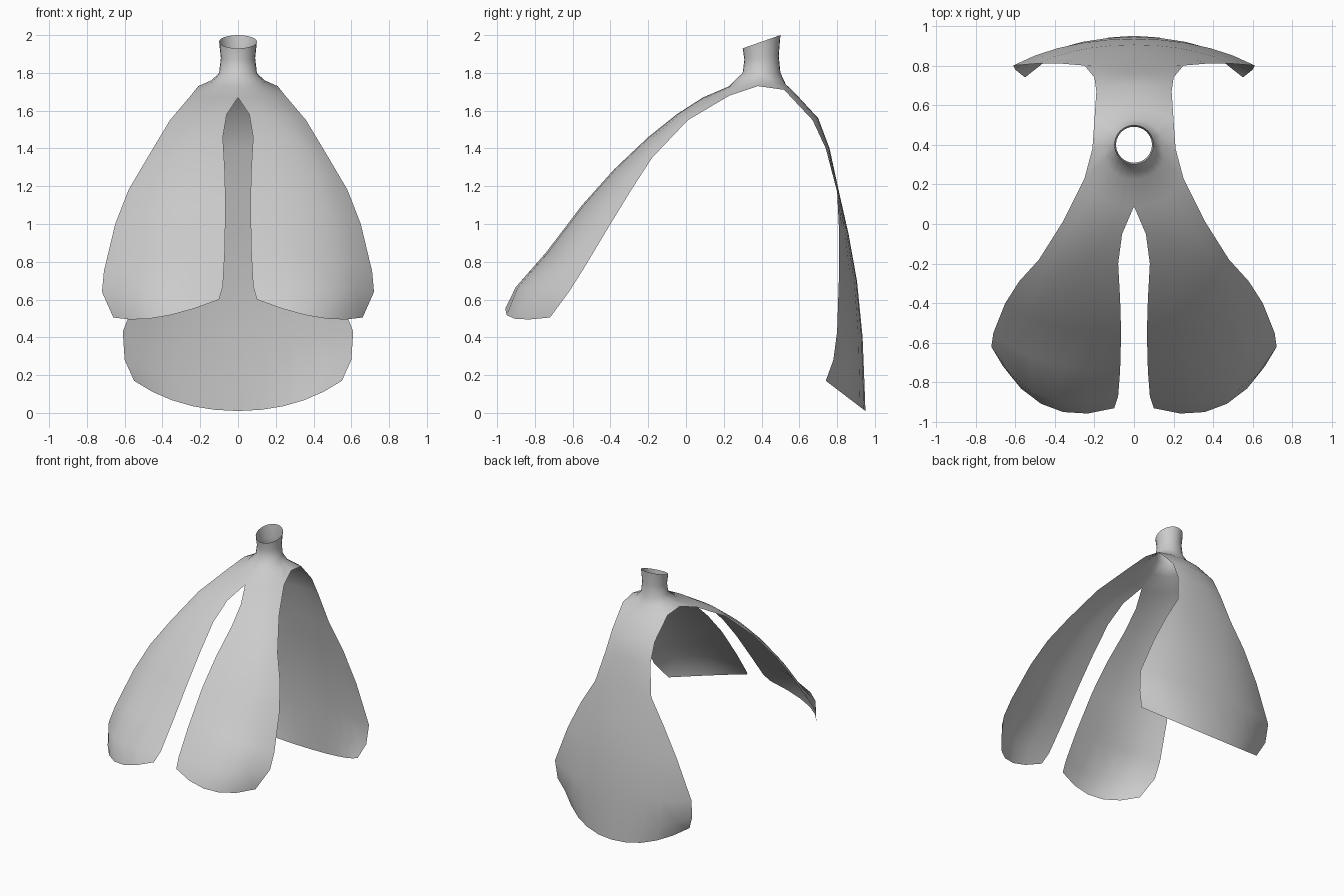
import bpy, bmesh, math
from mathutils import Vector

if "Cube" in bpy.data.objects:
    bpy.data.objects.remove(bpy.data.objects["Cube"])

COLS = 5  # faces across half of the back lobe, and across one front lobe


def bend(start, control, end):
    """Row of points along a quadratic curve."""
    a, c, b = Vector(start), Vector(control), Vector(end)
    ts = [i / COLS for i in range(COLS + 1)]
    return [a * (1 - t) ** 2 + c * 2 * t * (1 - t) + b * t * t for t in ts]


def lobe_rows(edges, bulge):
    """Cross rows that leave the inner edge level and curl to the outer edge."""
    return [bend(s, (o[0] * bulge, s[1], s[2]), o) for s, o in edges]


# Front lobe: slit edge and outer edge of each row, then the curled tip
front = lobe_rows([
    ((0, .09, 1.67), (.25, .23, 1.68)),
    ((.06, -.05, 1.58), (.36, .01, 1.55)),
    ((.08, -.2, 1.46), (.48, -.18, 1.35)),
    ((.07, -.38, 1.29), (.58, -.29, 1.18)),
    ((.065, -.55, 1.1), (.65, -.4, 1.0)),
    ((.07, -.74, .85), (.71, -.55, .75)),
], .72)
front.append(bend((.08, -.87, .67), (.52, -1.0, .66), (.72, -.62, .64)))
front.append(bend((.1, -.93, .6), (.45, -1.04, .46), (.66, -.72, .505)))

# Back lobe: centre line and outer edge of each row
back = lobe_rows([
    ((0, .58, 1.69), (.2, .52, 1.71)),
    ((0, .70, 1.56), (.19, .67, 1.55)),
    ((0, .76, 1.4), (.2, .74, 1.4)),
    ((0, .81, 1.17), (.25, .8, 1.17)),
    ((0, .86, .95), (.37, .81, .97)),
    ((0, .905, .7), (.49, .81, .73)),
    ((0, .935, .4), (.61, .8, .43)),
    ((0, .945, .15), (.6, .78, .28)),
    ((0, .95, .01), (.55, .74, .17)),
], .58)

# Shoulder loop joins both lobes; neck rings rise from it
shoulder = front[0] + [Vector((.21, .38, 1.73))] + back[0][::-1]


def neck_ring(radius, z, tilt=0):
    ring = []
    for i in range(len(shoulder)):
        a = math.pi * i / (len(shoulder) - 1)
        ring.append(Vector((radius * math.sin(a), .4 - radius * math.cos(a),
                            z - tilt * math.cos(a))))
    return ring


base = neck_ring(.1, 1.8)
flare = [Vector((b.x + (s.x - b.x) * .35, b.y + (s.y - b.y) * .35,
                 b.z + (s.z - b.z) * .55)) for b, s in zip(base, shoulder)]
neck = [shoulder, flare, base, neck_ring(.091, 1.88, .01),
        neck_ring(.1, 1.965, .035)]

# Half of the cover as one skin
bm = bmesh.new()


def skin(rows):
    grid = [[bm.verts.new(p) for p in row] for row in rows]
    for low, high in zip(grid, grid[1:]):
        for i in range(len(low) - 1):
            bm.faces.new((low[i], low[i + 1], high[i + 1], high[i]))


for rows in (front, back, neck):
    skin(rows)

# Mirror to the other side and weld the seam
copy = bmesh.ops.duplicate(bm, geom=bm.verts[:] + bm.edges[:] + bm.faces[:])
for v in copy["geom"]:
    if isinstance(v, bmesh.types.BMVert):
        v.co.x = -v.co.x
bmesh.ops.remove_doubles(bm, verts=bm.verts[:], dist=.001)
bmesh.ops.recalc_face_normals(bm, faces=bm.faces[:])
top = max(bm.faces, key=lambda f: f.calc_center_median().z)
if top.normal.dot(top.calc_center_median() - Vector((0, .4, 1.9))) < 0:
    bmesh.ops.reverse_faces(bm, faces=bm.faces[:])

mesh = bpy.data.meshes.new("lobed_cover")
bm.to_mesh(mesh)
bm.free()
cover = bpy.data.objects.new("lobed_cover", mesh)
bpy.context.collection.objects.link(cover)

# Plain grey material
grey = bpy.data.materials.new("light_grey")
grey.use_nodes = True
colour = (.6, .6, .6, 1)
grey.diffuse_color = colour
grey.node_tree.nodes["Principled BSDF"].inputs["Base Color"].default_value = colour
mesh.materials.append(grey)

bpy.context.view_layer.objects.active = cover
cover.select_set(True)
bpy.ops.object.shade_smooth_by_angle(angle=math.radians(60))
